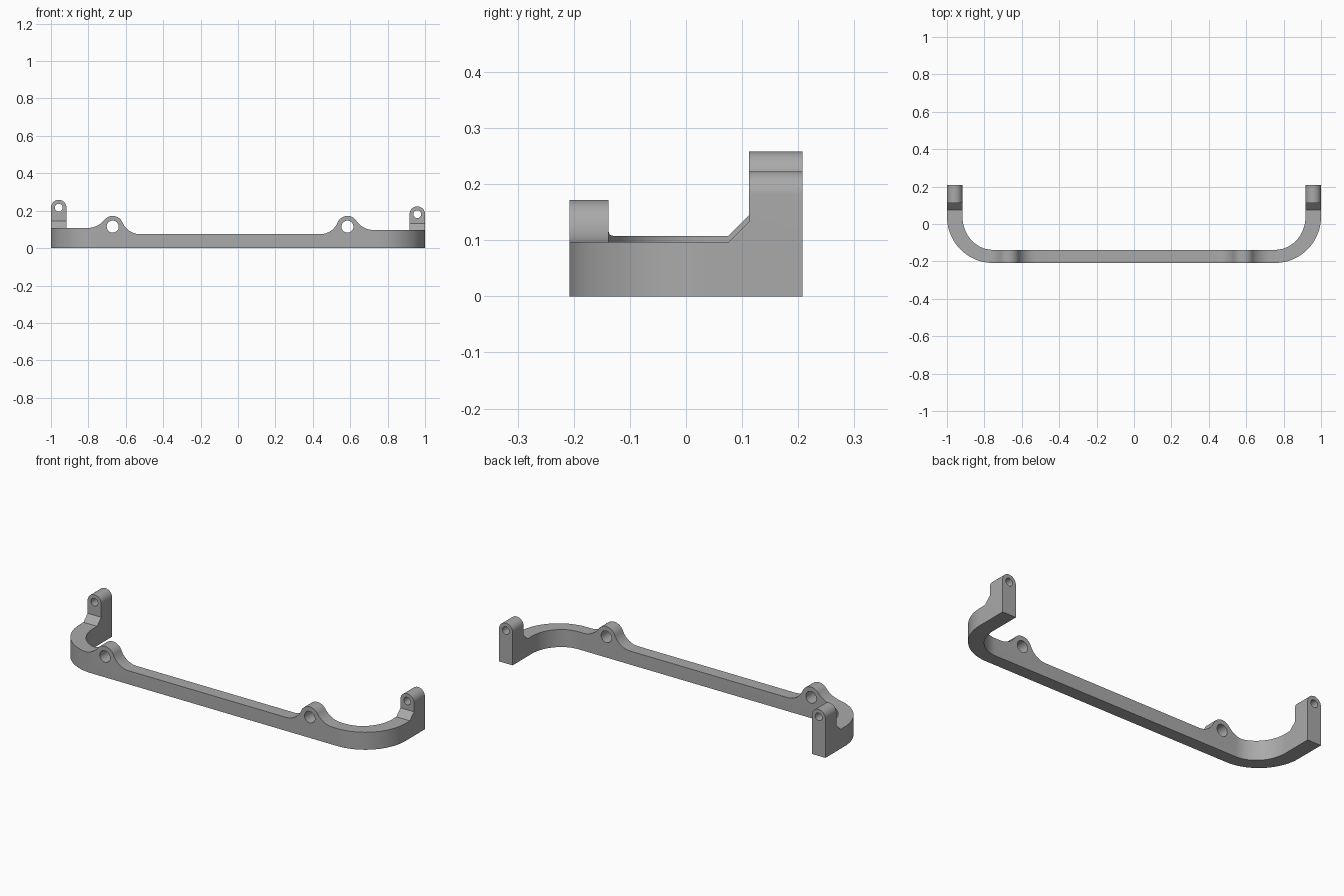
import bpy, bmesh
from math import sin, cos, pi, sqrt, atan2, radians

if "Cube" in bpy.data.objects:
    bpy.data.objects.remove(bpy.data.objects["Cube"], do_unlink=True)

grey = bpy.data.materials.new("mid grey")
grey.use_nodes = True
grey.diffuse_color = (0.4, 0.4, 0.4, 1)
grey.node_tree.nodes["Principled BSDF"].inputs["Base Color"].default_value = (0.4, 0.4, 0.4, 1)

BACK, ARM, BAR = 0.208, 0.083, 0.07   # half depth, arm width, bar thickness


def arc(cx, cy, rx, ry, a, b, n=16):
    """Points on an ellipse from angle a to angle b."""
    return [(cx + rx * cos(a + (b - a) * i / n), cy + ry * sin(a + (b - a) * i / n))
            for i in range(n + 1)]


def prism(name, outline, axis, lo, hi):
    """Extrude a flat outline along one axis."""
    place = {"x": lambda u, v, w: (w, u, v),
             "y": lambda u, v, w: (u, w, v),
             "z": lambda u, v, w: (u, v, w)}[axis]
    bm = bmesh.new()
    rings = [[bm.verts.new(place(u, v, w)) for u, v in outline] for w in (lo, hi)]
    for ring in rings:
        bm.faces.new(ring)
    n = len(outline)
    for i in range(n):
        j = (i + 1) % n
        bm.faces.new((rings[0][i], rings[0][j], rings[1][j], rings[1][i]))
    bmesh.ops.recalc_face_normals(bm, faces=bm.faces)
    mesh = bpy.data.meshes.new(name)
    bm.to_mesh(mesh)
    bm.free()
    mesh.materials.append(grey)
    ob = bpy.data.objects.new(name, mesh)
    bpy.context.collection.objects.link(ob)
    return ob


def combine(target, tool, operation):
    """Apply a boolean and discard the tool."""
    tool.hide_render = True
    mod = target.modifiers.new("cut", "BOOLEAN")
    mod.operation, mod.solver, mod.object = operation, "EXACT", tool
    bpy.context.view_layer.objects.active = target
    bpy.ops.object.modifier_apply(modifier=mod.name)
    bpy.data.objects.remove(tool, do_unlink=True)


def bore(target, x, z, r, lo, hi):
    combine(target, prism("bore", arc(x, z, r, r, 0, 2 * pi, 32)[:-1], "y", lo, hi), "DIFFERENCE")


BOSS_R, BOSS_Z = 0.057, 0.115


def boss(cx, h_left, r_left, h_right, r_right):
    """Round lug blended by concave fillets into flats either side."""
    def side(h, r, s):
        dz = h + r - BOSS_Z
        d = sqrt((BOSS_R + r) ** 2 - dz ** 2)
        t = atan2(dz, d)
        return [(cx + s * x, z) for x, z in arc(d, h + r, r, r, -pi / 2, -pi + t, 12)], t
    left, tl = side(h_left, r_left, -1)
    right, tr = side(h_right, r_right, 1)
    crown = arc(cx, BOSS_Z, BOSS_R, BOSS_R, pi - tl, tr, 24)
    return left + crown[1:-1] + right[::-1]


# U-shaped rail: plan outline trimmed by the front outline
CX, CY = 0.755, 0.04
half = [(1 - ARM, BACK)]
half = ([(1, BACK)] + arc(CX, CY, 1 - CX, CY + BACK, 0, -pi / 2, 24))
inner = arc(CX, CY, 1 - ARM - CX, CY + BACK - BAR, -pi / 2, 0, 24) + [(1 - ARM, BACK)]
plan = half + [(-x, y) for x, y in half[::-1]] + [(-x, y) for x, y in inner[::-1]] + inner
rail = prism("rail", plan, "z", 0, 0.3)

H_LEFT, H_RIGHT, H_MID = 0.097, 0.108, 0.075   # flats at +x, -x and centre
front = ([(-1.1, -0.1), (-1.1, H_RIGHT)]
         + boss(-0.67, H_RIGHT, 0.115, H_MID, 0.1)
         + boss(0.585, H_MID, 0.1, H_LEFT, 0.112)
         + [(1.1, H_LEFT), (1.1, -0.1)])
combine(rail, prism("front_trim", front, "y", -0.4, 0.4), "INTERSECT")
for x in (-0.67, 0.585):
    bore(rail, x, BOSS_Z, 0.032, -0.3, -0.1)

# End posts with rounded tops, bored eyes and sloped feet
POST_Y, SLOPE = 0.112, 0.036
for s, h, top in ((1, H_LEFT, 0.223), (-1, H_RIGHT, 0.258)):
    r = ARM / 2
    cx = s * (1 - r)
    shape = [(cx - r, h)] + arc(cx, top - r, r, r, pi, 0, 24) + [(cx + r, h)]
    post = prism("post", shape, "y", POST_Y, BACK)
    bore(post, cx, top - r, 0.021, 0, 0.3)
    foot = prism("foot", [(POST_Y - SLOPE, h), (POST_Y, h), (POST_Y, h + SLOPE)],
                 "x", cx - r, cx + r)
    combine(post, foot, "UNION")
    combine(rail, post, "UNION")

# Smooth the curved walls, keep edges sharp
rail.name = "mounting_bracket"
bpy.ops.object.select_all(action="DESELECT")
rail.select_set(True)
bpy.context.view_layer.objects.active = rail
bpy.ops.object.shade_smooth_by_angle(angle=radians(30))
